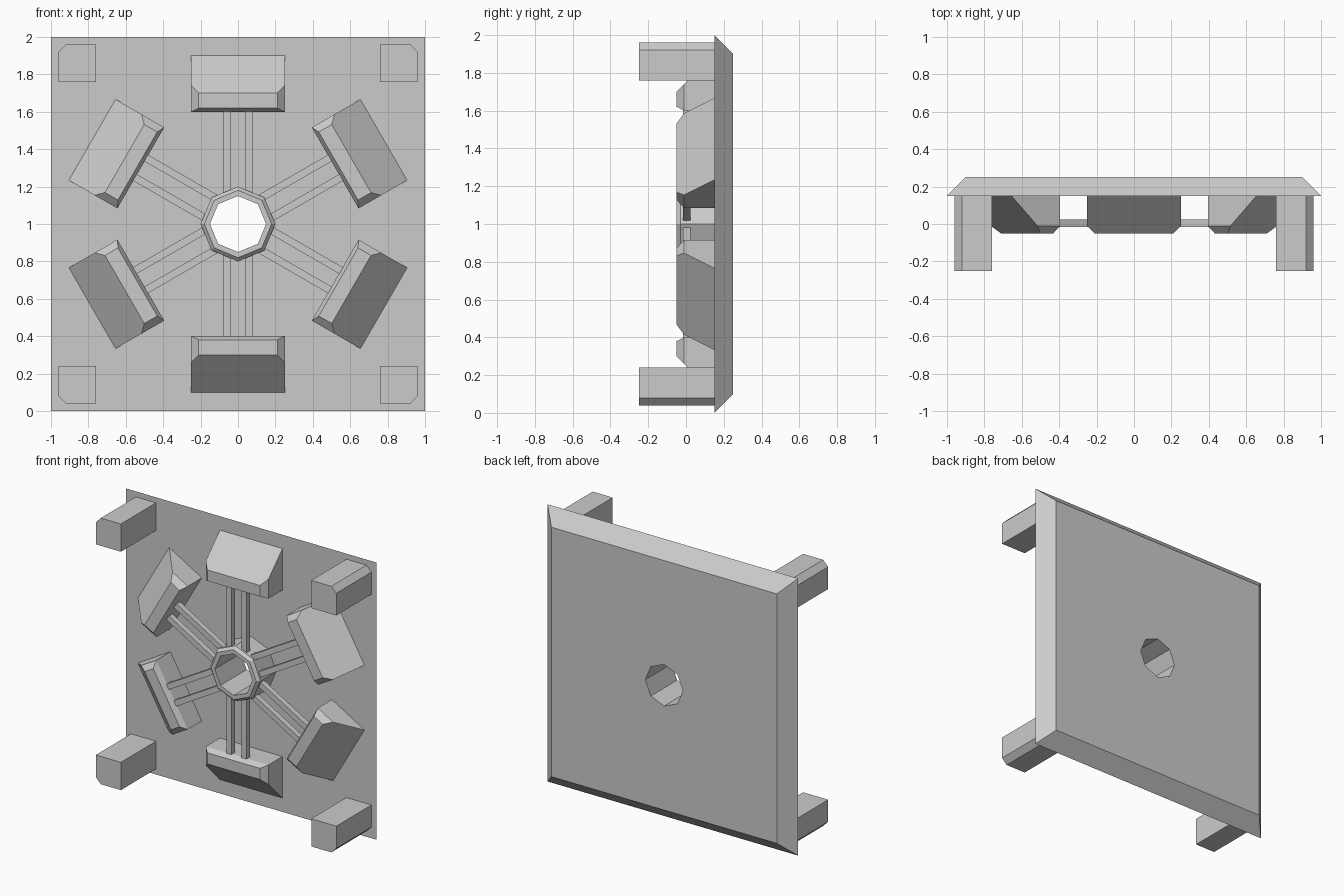
import bpy, bmesh, math
from mathutils import Matrix

if "Cube" in bpy.data.objects:
    bpy.data.objects.remove(bpy.data.objects["Cube"])


def loft(name, rings, caps=True):
    """Skin a stack of equal-length point rings into a flat-shaded object."""
    bm = bmesh.new()
    loops = [[bm.verts.new(p) for p in ring] for ring in rings]
    n = len(loops[0])
    for a, b in zip(loops, loops[1:]):
        for i in range(n):
            j = (i + 1) % n
            bm.faces.new((a[i], a[j], b[j], b[i]))
    if caps:
        bm.faces.new(loops[0])
        bm.faces.new(loops[-1])
    bmesh.ops.recalc_face_normals(bm, faces=bm.faces)
    mesh = bpy.data.meshes.new(name)
    bm.to_mesh(mesh)
    bm.free()
    obj = bpy.data.objects.new(name, mesh)
    bpy.context.collection.objects.link(obj)
    return obj


def rect(x0, x1, z0, z1, y):
    return [(x0, y, z0), (x1, y, z0), (x1, y, z1), (x0, y, z1)]


def octagon(r, y, cz=0):
    return [(r * math.cos(k * math.pi / 4), y, cz + r * math.sin(k * math.pi / 4))
            for k in range(8)]


# Back plate with bevelled rear edge and octagonal hole
plate = loft("back_plate", [rect(-1, 1, 0, 2, 0.15), rect(-0.9, 0.9, 0.1, 1.9, 0.25)])
cutter = loft("hole_cutter", [octagon(0.15, 0.0, 1), octagon(0.15, 0.4, 1)])
cutter.hide_render = True
cut = plate.modifiers.new("hole", 'BOOLEAN')
cut.operation = 'DIFFERENCE'
cut.solver = 'EXACT'
cut.object = cutter
bpy.context.view_layer.objects.active = plate
bpy.ops.object.modifier_apply(modifier=cut.name)
bpy.data.objects.remove(cutter)

# Hub ring around the hole
loft("hub_ring", [octagon(r, y, 1) for r, y in
                  ((0.2, 0.15), (0.2, -0.03), (0.18, -0.05), (0.15, -0.05), (0.15, 0.15))],
     caps=False)

# Six radial arms: wedge block plus a pair of rods
for k in range(6):
    turn = Matrix.Translation((0, 0, 1)) @ Matrix.Rotation(k * math.pi / 3, 4, 'Y')
    block = loft("wedge_block", [rect(-0.25, 0.25, 0.6, 0.9, 0.15),
                                 rect(-0.25, 0.25, 0.6, 0.74, -0.01),
                                 rect(-0.21, 0.21, 0.62, 0.7, -0.05)])
    block.matrix_world = turn
    for x in (-0.06, 0.06):
        rod = loft("rod", [rect(x - 0.02, x + 0.02, 0.165, 0.61, y) for y in (-0.015, 0.025)])
        rod.matrix_world = turn

# Four corner posts with the outer corner chamfered
for sx in (-1, 1):
    for sz in (-1, 1):
        outline = ((0.76, 0.76), (0.96, 0.76), (0.96, 0.92), (0.92, 0.96), (0.76, 0.96))
        loft("corner_post", [[(sx * x, y, 1 + sz * z) for x, z in outline]
                             for y in (0.15, -0.25)])
